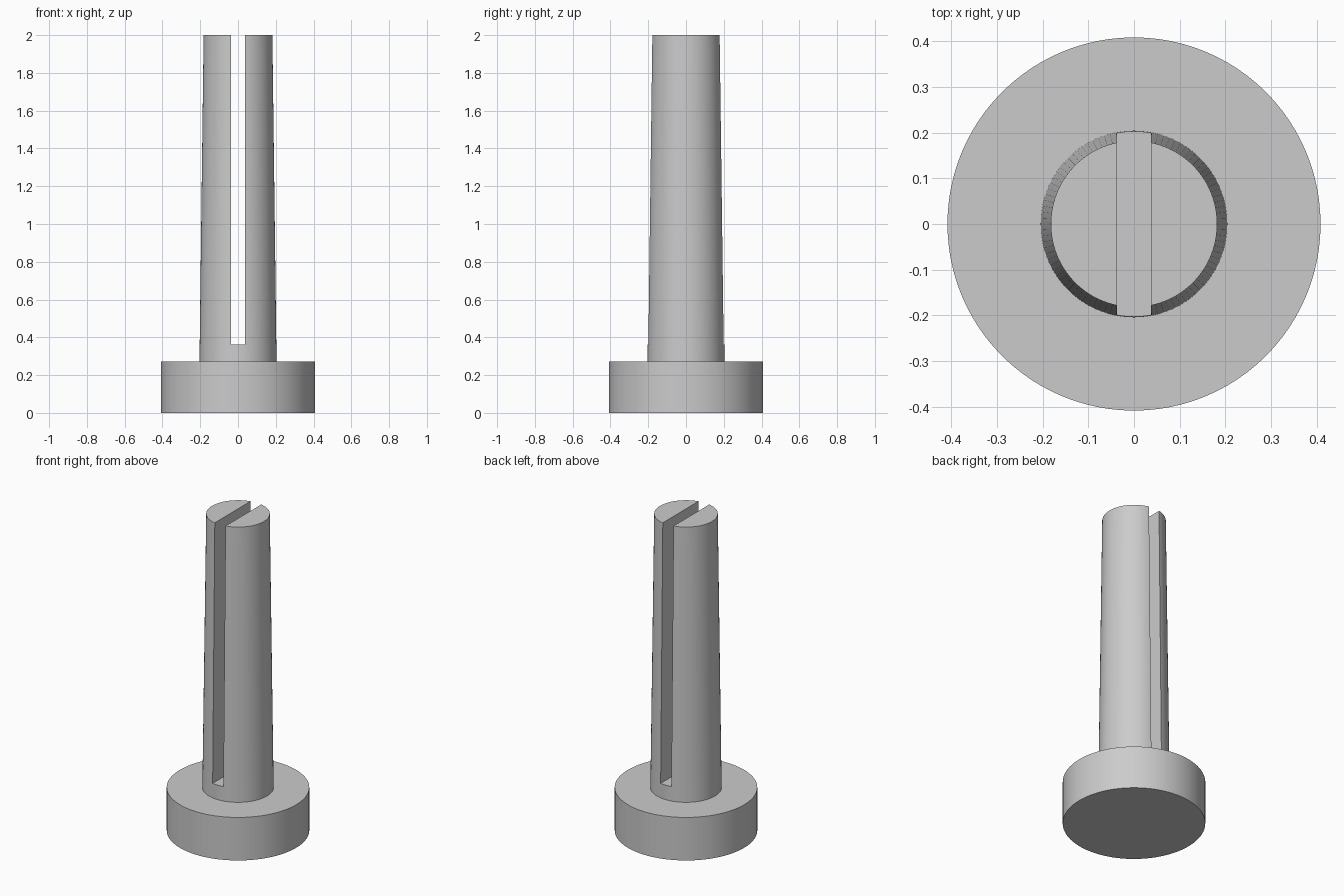
import bpy, bmesh, math

SEGMENTS = 96
BASE_RADIUS, BASE_TOP = 0.408, 0.272
SHAFT_BOTTOM_RADIUS, SHAFT_TOP_RADIUS, HEIGHT = 0.204, 0.182, 2.0
SLOT_WIDTH, SLOT_FLOOR = 0.075, 0.363

cube = bpy.data.objects.get("Cube")
if cube:
    bpy.data.objects.remove(cube, do_unlink=True)

grey = bpy.data.materials.new("plain grey")
grey.use_nodes = True
colour = (0.6, 0.6, 0.6, 1)
grey.diffuse_color = colour
grey.node_tree.nodes["Principled BSDF"].inputs["Base Color"].default_value = colour


def turned_part(name, profile):
    """Stack rings of (radius, z) into a closed solid."""
    bm = bmesh.new()
    rings = []
    for radius, z in profile:
        angles = [math.tau * i / SEGMENTS for i in range(SEGMENTS)]
        rings.append([bm.verts.new((radius * math.cos(a), radius * math.sin(a), z))
                      for a in angles])
    for low, high in zip(rings, rings[1:]):
        for i in range(SEGMENTS):
            j = (i + 1) % SEGMENTS
            bm.faces.new((low[i], low[j], high[j], high[i]))
    bm.faces.new(rings[0][::-1])
    bm.faces.new(rings[-1])
    bmesh.ops.recalc_face_normals(bm, faces=bm.faces)
    mesh = bpy.data.meshes.new(name)
    bm.to_mesh(mesh)
    bm.free()
    mesh.materials.append(grey)
    obj = bpy.data.objects.new(name, mesh)
    bpy.context.collection.objects.link(obj)
    return obj


# Round foot and tapered shaft, turned as one solid
pin = turned_part("slotted_pin", [
    (BASE_RADIUS, 0), (BASE_RADIUS, BASE_TOP),
    (SHAFT_BOTTOM_RADIUS, BASE_TOP), (SHAFT_TOP_RADIUS, HEIGHT)])

# Slot running front to back, open at the top
slot_top = HEIGHT + 0.2
bpy.ops.mesh.primitive_cube_add(size=1, location=(0, 0, (SLOT_FLOOR + slot_top) / 2))
cutter = bpy.context.object
cutter.name = "slot_cutter"
cutter.scale = (SLOT_WIDTH, 1, slot_top - SLOT_FLOOR)
cutter.data.materials.append(grey)
cutter.hide_render = True
bpy.context.view_layer.update()

slot = pin.modifiers.new("slot", "BOOLEAN")
slot.operation = "DIFFERENCE"
slot.solver = "EXACT"
slot.object = cutter

bpy.ops.object.select_all(action="DESELECT")
pin.select_set(True)
bpy.context.view_layer.objects.active = pin
bpy.ops.object.modifier_apply(modifier=slot.name)
bpy.data.objects.remove(cutter, do_unlink=True)

# Smooth round walls, crisp rims and slot edges
bpy.ops.object.shade_smooth_by_angle(angle=math.radians(30))
